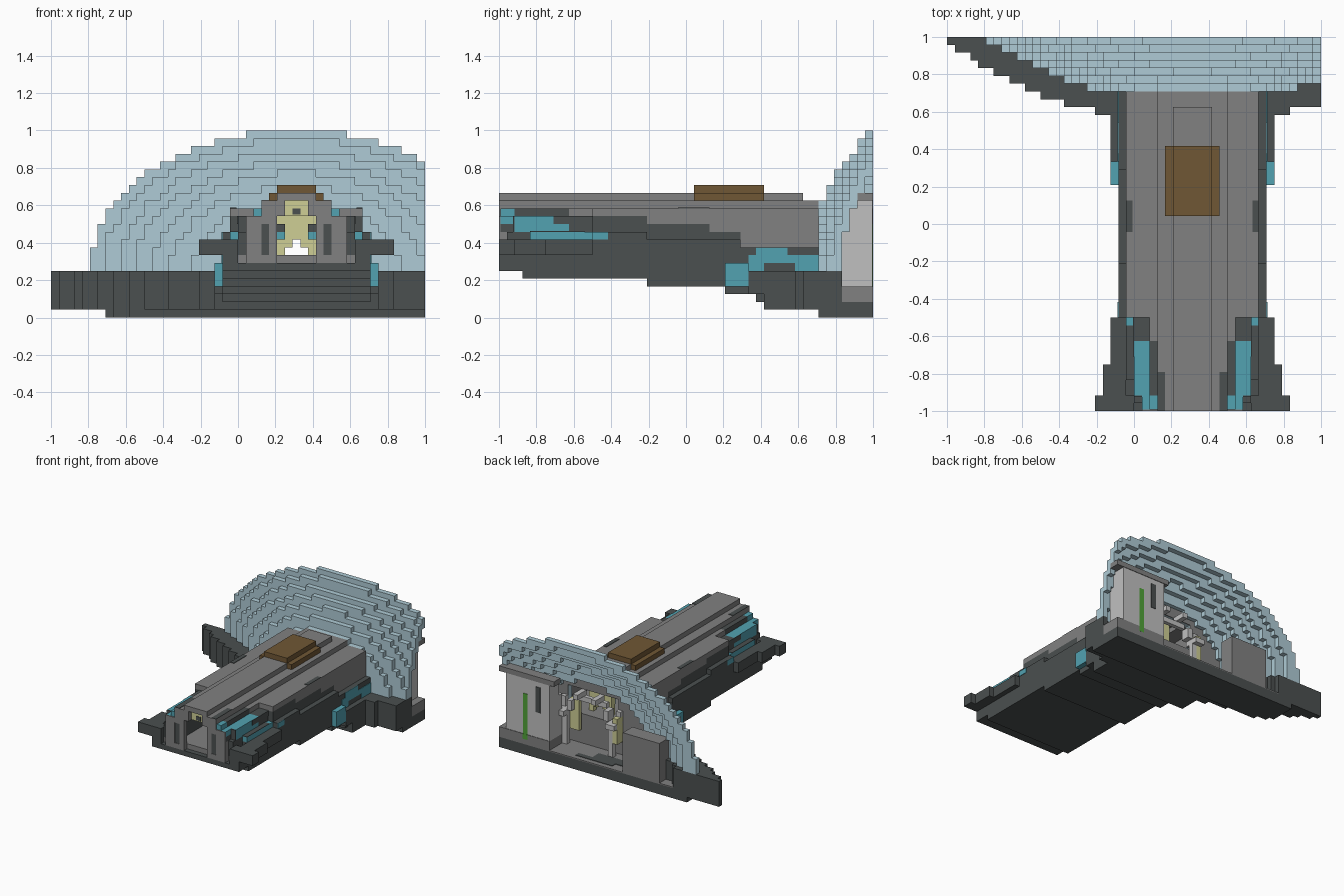
import bpy
import bmesh
import math

cube = bpy.data.objects.get("Cube")
if cube:
    bpy.data.objects.remove(cube, do_unlink=True)

UNIT = 1 / 24      # edge of one block
MID = 31.5         # symmetry plane of the hull, in blocks
GRID = 48


def material(name, red, green, blue):
    mat = bpy.data.materials.new(name)
    mat.use_nodes = True
    colour = (red, green, blue, 1)
    mat.diffuse_color = colour
    mat.node_tree.nodes["Principled BSDF"].inputs["Base Color"].default_value = colour
    return mat


dark = material("dark grey", .07, .08, .08)
grey = material("mid grey", .22, .22, .22)
light = material("light grey", .53, .53, .53)
glass = material("pale blue", .43, .6, .67)
teal = material("teal", .085, .36, .44)
brown = material("brown", .16, .095, .035)
yellow = material("pale yellow", .62, .62, .3)
green = material("green", .08, .36, .04)


def build(name, mat, boxes):
    """One object from boxes given as x, y and z ranges in blocks."""
    bm = bmesh.new()
    for x0, x1, y0, y1, z0, z1 in boxes:
        x0, x1 = max(x0, 0), min(x1, GRID)
        if x1 <= x0:
            continue
        cell = bmesh.ops.create_cube(bm, size=1)["verts"]
        for v in cell:
            v.co.x = (x1 if v.co.x > 0 else x0) * UNIT - 1
            v.co.y = (y1 if v.co.y > 0 else y0) * UNIT - 1
            v.co.z = (z1 if v.co.z > 0 else z0) * UNIT
    mesh = bpy.data.meshes.new(name)
    bm.to_mesh(mesh)
    bm.free()
    mesh.materials.append(mat)
    obj = bpy.data.objects.new(name, mesh)
    bpy.context.collection.objects.link(obj)
    return obj


def mirrored(name, mat, boxes):
    """Boxes given by distance from the symmetry plane, on both sides."""
    full = []
    for inner, outer, *rest in boxes:
        if inner <= 0:
            full.append((MID - outer, MID + outer, *rest))
        else:
            full.append((MID - outer, MID - inner, *rest))
            full.append((MID + inner, MID + outer, *rest))
    return build(name, mat, full)


# Stepped half dome: one ring per depth layer, open at the back
DOME_START, DOME_FOOT, DOME_HEIGHT, DOME_HALF = 41, 6, 18, 26.5
DOORWAY = 5.5
scales = [.5, .61, .70, .78, .86, .94, 1]


def dome_half_width(scale, row):
    t = (row + .5) / (DOME_HEIGHT * scale)
    if t >= 1:
        return 0
    return math.floor(DOME_HALF * scale * math.sqrt(1 - t * t)) + .5


rings, wall = [], []
for layer, scale in enumerate(scales):
    y = DOME_START + layer
    for row in range(DOME_HEIGHT):
        z = DOME_FOOT + row
        outer = dome_half_width(scale, row)
        if not outer:
            continue
        if layer:
            inner = max(dome_half_width(scales[layer - 1], row) - 1, 0)
        else:
            inner = DOORWAY if row < 7 else 0
            wall.append((inner, outer - .5, y + 1, y + 1.2, z, z + 1))
        rings.append((inner, outer, y, y + 1, z, z + 1))
mirrored("dome", glass, rings)
mirrored("dome_inner_wall", grey, wall)

# Stepped base under the dome, with a raised rim
half_widths = [12.5, 16.5, 19.5, 21.5, 23.5, 25.5, 27.5, 28.5, 30.5, 31.5]
slab, rim, floor = [], [], []
for j, half in enumerate(half_widths):
    y = 38 + j
    inner = half - 10 if j > 2 else 0
    slab.append((0, half, y, y + 1, 1, 2))
    rim.append((inner, half, y, y + 1, 2, 6))
    if j > 3:
        floor.append((0, inner, y, y + 1, 2, 2.2))
mirrored("base_slab", dark, slab)
mirrored("base_rim", dark, rim)
mirrored("dome_floor", grey, floor)
keel = [(max(7, MID - h), GRID, 38 + j, 39 + j, 0, 1)
        for j, h in enumerate(half_widths) if j > 2]
build("base_keel", dark, keel)
mirrored("dome_step", grey, [(0, 11.5, 41, 42, 2, 6), (0, 7.5, 41, 42, 6, 8)])
build("floor_patch", dark, [(22, 29, 44, 46, 2.2, 2.3), (24, 32, 46, 47, 2.2, 2.3)])

# Hull underside rising towards the front
stations = [(0, 6), (3, 5), (19, 4), (29, 3), (33, 2), (34, 1), (38, 0)]
mirrored("hull_bottom", dark, [(0, 9.5, a, b, z, 7)
                               for (a, z), (b, _) in zip(stations, stations[1:])])
mirrored("hull_tail", dark, [(0, 9.5, 38, 41, 6, 7)])
mirrored("tunnel_floor", grey, [(0, 7.5, 1, 41, 7, 8)])

# Side walls: dark below a stepped line, grey above it
spans = [(12, 19, 13, 11), (19, 27, 12, 10), (27, 31, 11, 10), (31, 41, 9, 9)]
mirrored("lower_wall", dark, [(7.5, 8.5, a, b, 7, split) for a, b, split, _ in spans])
mirrored("upper_wall", grey, [(7.5, 8.5, a, b, split, 14) for a, b, split, _ in spans])
mirrored("side_skirt", dark, [(8.5, 9.5, a, b, 7, top) for a, b, _, top in spans])

# Stepped roof with a two-tier box straddling its ridge
mirrored("roof", grey, [
    (0, 2.5, 0, 39, 15, 16), (0, 2.5, 39, 41, 14, 15),
    (2.5, 4.5, 0, 41, 14, 15), (4.5, 7.5, 12, 41, 13, 14)])
mirrored("roof_patch", dark, [(3.5, 4.5, 0, 5, 15, 15.1), (7.7, 8.5, 23, 27, 14, 14.1)])
mirrored("roof_box", brown, [(0, 2.5, 25, 34, 16, 17), (2.5, 3.5, 25, 34, 15, 16)])

# Nose: face with an open doorway, shoulders, teal side glazing
mirrored("nose_face", grey, [(2.5, 4.5, .2, 1, 7, 14), (4.5, 6.5, .2, 1, 7, 11),
                             (1.5, 2.5, 0, 1, 13, 15)])
mirrored("nose_face_skin", grey, [(2.5, 3.5, 0, .2, 7, 14), (4.5, 6.5, 0, .2, 7, 13),
                                  (3.5, 4.5, 0, .2, 7, 8), (3.5, 4.5, 0, .2, 12, 14)])
mirrored("nose_slot", dark, [(3.5, 4.5, .1, .2, 8, 12)])
mirrored("nose_shoulder", dark, [
    (4.5, 7.5, 1, 12, 7, 11), (4.5, 5.5, 2, 9, 11, 14), (4.5, 5.5, 9, 12, 11, 13),
    (5.5, 7.5, 9, 12, 11, 13), (7.5, 8.5, 4, 12, 7, 10), (4.5, 6.5, .2, 2, 11, 12)])
mirrored("nose_shoulder_top", grey, [(4.5, 5.5, 9, 12, 13, 14)])
mirrored("nose_glazing", teal, [
    (4.5, 5.5, .2, 2, 13, 14), (4.5, 6.5, .2, 2, 12, 13),
    (5.5, 7.5, 2, 9, 11, 13), (7.5, 8.5, 4, 12, 10, 11), (9.5, 9.6, 12, 14, 10, 11)])
mirrored("glazing_trim", dark, [(6.5, 7.5, 1.8, 2, 11, 13), (7.5, 8.5, 4, 11, 11, 11.1),
                                (7.5, 7.6, 7, 12, 12, 13)])

# Stepped arms either side of the nose
mirrored("side_arm", dark, [
    (7.5, 12.5, 0, 2, 8, 10), (8.5, 11.5, 2, 6, 8, 10),
    (8.5, 10.5, 6, 12, 8, 10), (7.5, 9.5, 0, 12, 7, 8)])

# Rear fins and the teal arch around them
mirrored("rear_fin", dark, [(9.5, 10.5, 32, 34, 3, 6), (9.5, 10.5, 34, 38, 1, 6)])
mirrored("rear_fin_front", teal, [(9.5, 10.5, 29, 32, 4, 7)])
mirrored("rear_arch", teal, [(9.5, 9.6, 32, 41, 7, 8), (9.5, 9.6, 33, 37, 8, 9),
                             (9.5, 9.6, 32, 34, 6, 7), (9.5, 9.6, 38, 41, 6, 7)])

# Yellow fittings inside the tunnel
mirrored("door_beam", yellow, [(0, 1.5, 1, 2, 13, 15)])
mirrored("door_beam_vent", dark, [(0, .5, .9, 1, 13.2, 14)])
mirrored("inner_frame", yellow, [(1.5, 2.5, 39, 40, 8, 13), (0, 1.5, 39, 40, 10, 14),
                                 (.5, 1.5, 39, 40, 9, 10)])
mirrored("inner_lamp", teal, [(1.5, 2.5, 38.8, 39, 10, 11)])
mirrored("inner_vent", dark, [(1.5, 2.5, 38.8, 39, 11, 12)])
build("dome_lockers", yellow, [(25, 26, 42.2, 44, 5, 10), (34, 36, 42.2, 43, 5, 11)])

# Light arch standing in the dome
mirrored("dome_arch", light, [
    (4.5, 5.5, 43, 44, 2, 8), (4.5, 6.5, 42.2, 45, 8, 9), (3.5, 4.5, 42.2, 44, 9, 11),
    (5.5, 6.5, 42.2, 43, 9, 11), (0, 3.5, 42.2, 43, 11, 12), (1.5, 2.5, 42.2, 45, 12, 13)])

# Cabinet with a green strip at one end, plain block at the other
BACK = GRID - .1
build("cabinet_foot", grey, [(37, GRID, 44, GRID, 2, 4)])
build("cabinet", light, [(37, 46.5, 44, BACK, 4, 12), (37, 46.5, 45, BACK, 12, 15)])
build("cabinet_cap", grey, [(36, GRID, 46, GRID, 15, 16)])
build("cabinet_strip", green, [(41.8, 42.8, BACK, GRID, 4, 12)])
build("cabinet_strip_foot", green, [(41.8, 42.8, GRID, GRID + .02, 3, 4)])
build("cabinet_slot", dark, [(39, 40, BACK, GRID, 9, 14)])
build("end_block", grey, [(13, 21, 45, GRID, 2.2, 10)])
